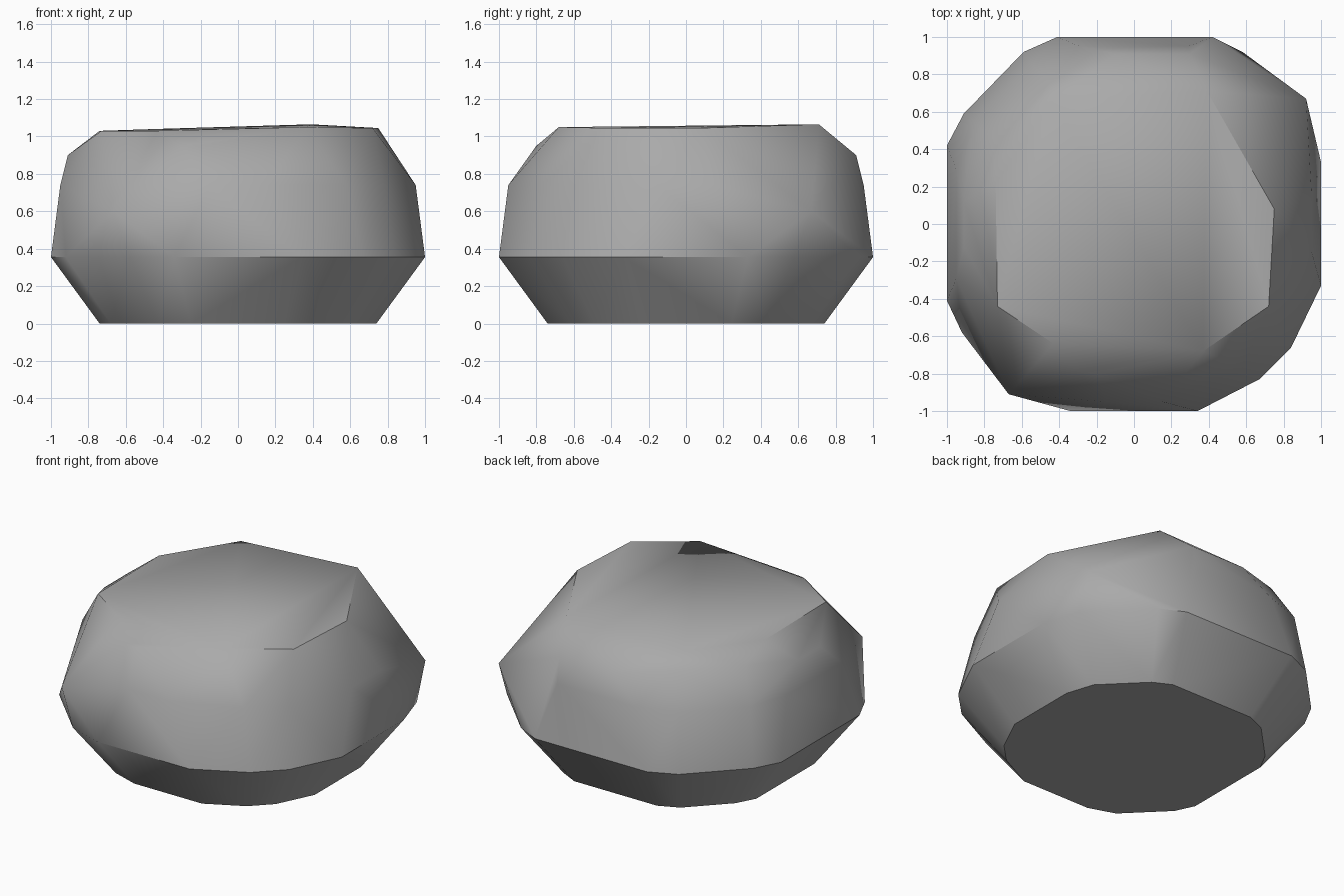
import bpy
import bmesh
import math

default_cube = bpy.data.objects.get("Cube")
if default_cube:
    bpy.data.objects.remove(default_cube, do_unlink=True)


def make_material(name, colour):
    material = bpy.data.materials.new(name)
    material.use_nodes = True
    material.diffuse_color = colour
    shader = material.node_tree.nodes["Principled BSDF"]
    shader.inputs["Base Color"].default_value = colour
    shader.inputs["Roughness"].default_value = 0.9
    return material


def at_height(outline, height, scale=1.0):
    """Place a flat outline at a height, optionally shrunk."""
    return [(x * scale, y * scale, height) for x, y in outline]


# Widest outline of the boulder, anticlockwise from the front
girdle = [
    (-.34, -1), (.34, -1), (.67, -.83), (.84, -.66), (1, -.33), (1, .33),
    (.92, .58), (.58, .92), (.42, 1), (-.41, 1), (-.59, .92), (-.91, .59),
    (-1, .42), (-1, -.41), (-.92, -.58), (-.58, -.92),
]

# Slightly drawn-in belt where the walls begin to curve over
belt = [
    (-.15, -.95), (.15, -.95), (.58, -.77), (.78, -.58), (.95, -.15),
    (.95, .15), (.29, .95), (-.29, .95), (-.55, .86), (-.86, .55),
    (-.95, .29), (-.95, -.29),
]

# Rounded upper shoulders
back_shoulder = [(.3, .91), (-.1, .91), (-.91, .12), (-.91, -.12)]
front_shoulder = [
    (-.3, -.79), (-.2, -.8), (.8, -.2), (.78, -.34),
    (-.75, .45), (-.45, .76),
]

# Two knobbly corners that jut out beyond the girdle
corner_knobs = [(-.67, -.91, .6), (.92, .67, .6)]

# Gently tilted crown
crown = [
    (-.44, .66, 1.04), (.39, .71, 1.065), (.75, .08, 1.045),
    (.72, -.44, 1.045), (.37, -.68, 1.05), (-.43, -.64, 1.03),
    (-.73, -.44, 1.03), (-.74, .22, 1.03),
]

points = at_height(girdle, 0, .74) + at_height(girdle, .355)
points += at_height(belt, .74) + at_height(back_shoulder, .9)
points += at_height(front_shoulder, .95) + corner_knobs + crown

# Wrap the rings in a faceted skin and merge flat neighbouring faces
bm = bmesh.new()
for point in points:
    bm.verts.new(point)
hull = bmesh.ops.convex_hull(bm, input=list(bm.verts))
spare = {g for g in hull["geom_interior"] + hull["geom_unused"]
         if isinstance(g, bmesh.types.BMVert)}
bmesh.ops.delete(bm, geom=list(spare), context="VERTS")
bmesh.ops.dissolve_limit(bm, angle_limit=math.radians(2),
                         verts=list(bm.verts), edges=list(bm.edges))
bmesh.ops.recalc_face_normals(bm, faces=list(bm.faces))

mesh = bpy.data.meshes.new("boulder")
bm.to_mesh(mesh)
bm.free()
mesh.materials.append(make_material("stone grey", (.4, .4, .4, 1)))

boulder = bpy.data.objects.new("boulder", mesh)
bpy.context.collection.objects.link(boulder)

# Soft walls with crisp rims
bpy.ops.object.select_all(action="DESELECT")
boulder.select_set(True)
bpy.context.view_layer.objects.active = boulder
bpy.ops.object.shade_smooth_by_angle(angle=math.radians(35))
